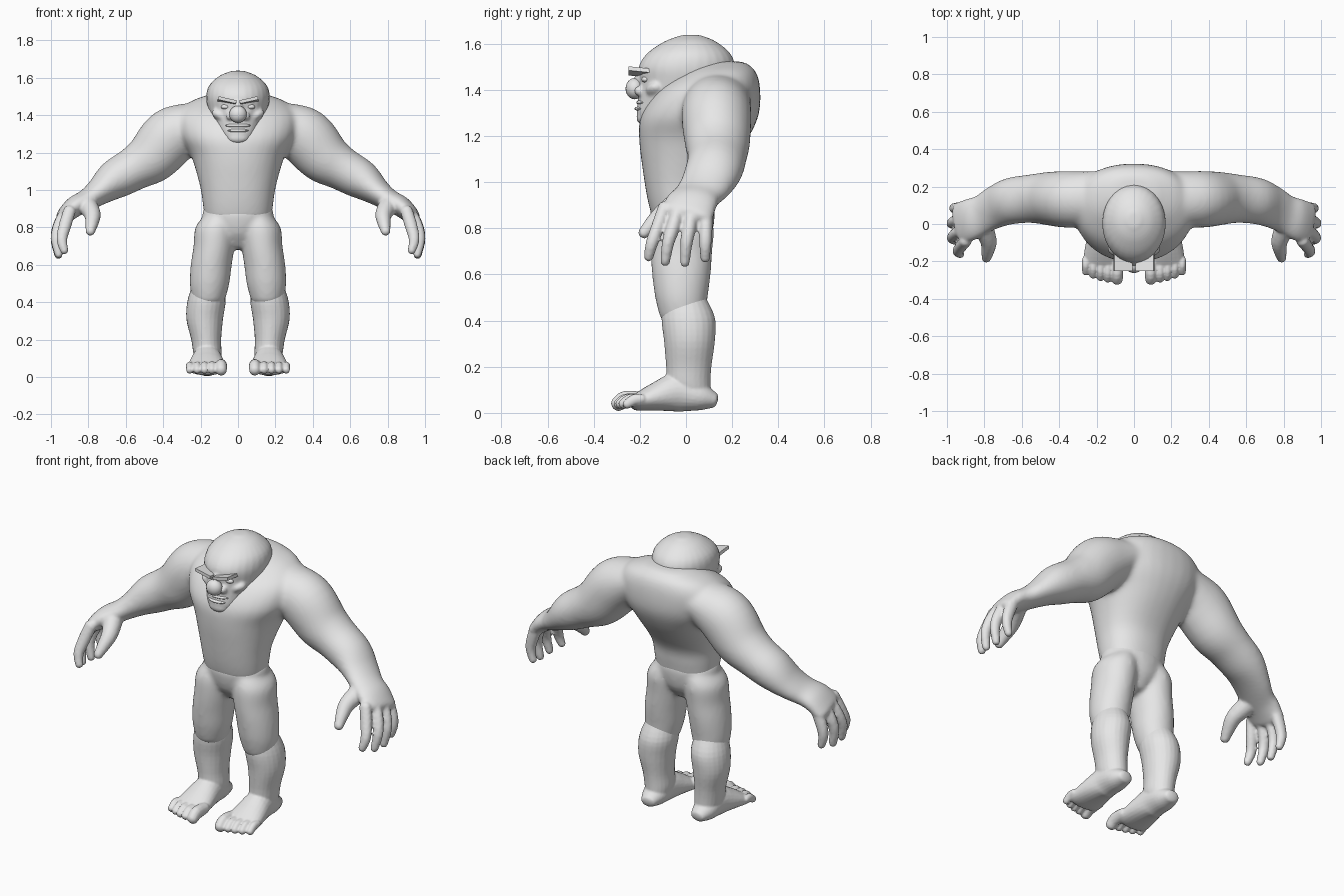
import bpy
import bmesh
import math
from mathutils import Matrix, Vector

if "Cube" in bpy.data.objects:
    bpy.data.objects.remove(bpy.data.objects["Cube"], do_unlink=True)

grey = bpy.data.materials.new("plain_grey")
grey.use_nodes = True
grey.diffuse_color = (0.8, 0.8, 0.8, 1)
grey.node_tree.nodes["Principled BSDF"].inputs["Base Color"].default_value = grey.diffuse_color

X, Y, Z = Vector((1, 0, 0)), Vector((0, 1, 0)), Vector((0, 0, 1))


def select(objs):
    bpy.ops.object.select_all(action="DESELECT")
    for obj in objs:
        obj.select_set(True)
    bpy.context.view_layer.objects.active = objs[0]


def finish(name, bm, angle=50):
    """Turn a bmesh into a smooth shaded grey object."""
    bmesh.ops.recalc_face_normals(bm, faces=bm.faces)
    mesh = bpy.data.meshes.new(name)
    bm.to_mesh(mesh)
    bm.free()
    mesh.materials.append(grey)
    obj = bpy.data.objects.new(name, mesh)
    bpy.context.collection.objects.link(obj)
    select([obj])
    bpy.ops.object.shade_smooth_by_angle(angle=math.radians(angle))
    return obj


def fuse(name, objs, voxel, passes):
    """Melt overlapping parts into one continuous skin."""
    select(objs)
    bpy.ops.object.join()
    obj = objs[0]
    obj.name = name
    remesh = obj.modifiers.new("skin", "REMESH")
    remesh.mode = "VOXEL"
    remesh.voxel_size = voxel
    remesh.use_smooth_shade = True
    soften = obj.modifiers.new("soften", "SMOOTH")
    soften.factor = 0.5
    soften.iterations = passes
    for modifier in ("skin", "soften"):
        bpy.ops.object.modifier_apply(modifier=modifier)
    return obj


def spline(rows, steps):
    """Smooth curve through rows of (x, y, z, width, depth)."""
    pts = [rows[0], *rows, rows[-1]]
    out = []
    for a, b, c, d in zip(pts, pts[1:], pts[2:], pts[3:]):
        for k in range(steps):
            t = k / steps
            out.append([q + t / 2 * (r - p + t * (2 * p - 5 * q + 4 * r - s + t * (3 * (q - r) + s - p)))
                        for p, q, r, s in zip(a, b, c, d)])
    return out + [list(rows[-1])]


def tube(name, rows, across=None, sign=1, dome=0.5, steps=4, sides=24, power=1.0):
    """Loft ellipses along a path; horizontal rings unless a width axis is given."""
    path = spline(rows, steps)
    frames = []
    for i, row in enumerate(path):
        ahead, behind = path[min(i + 1, len(path) - 1)], path[max(i - 1, 0)]
        tangent = (Vector(ahead[:3]) - Vector(behind[:3])).normalized()
        u, v = X, Y
        if across:
            u = (across - tangent * across.dot(tangent)).normalized()
            v = tangent.cross(u)
        else:
            tangent = Z * (1 if tangent.z > 0 else -1)
        frames.append((Vector(row[:3]), u, v, tangent, row[3], row[4]))

    def cap(frame, way):
        c, u, v, t, a, b = frame
        for k in (1, 2, 3):
            h = k * math.pi / 7
            yield c + t * way * dome * min(a, b) * math.sin(h), u, v, t, a * math.cos(h), b * math.cos(h)

    frames = [*reversed(list(cap(frames[0], -1))), *frames, *cap(frames[-1], 1)]
    bm = bmesh.new()
    rings = []
    for c, u, v, t, a, b in frames:
        ring = []
        for k in range(sides):
            h = math.tau * k / sides
            cs, sn = math.cos(h), math.sin(h)
            p = c + u * a * math.copysign(abs(cs) ** power, cs) + v * b * math.copysign(abs(sn) ** power, sn)
            ring.append(bm.verts.new((p.x * sign, p.y, p.z)))
        rings.append(ring)
    for low, high in zip(rings, rings[1:]):
        for k in range(sides):
            n = (k + 1) % sides
            bm.faces.new((low[k], low[n], high[n], high[k]))
    bm.faces.new(rings[0])
    bm.faces.new(rings[-1])
    return finish(name, bm)


def ball(name, place, size, tilt=0):
    bm = bmesh.new()
    bmesh.ops.create_uvsphere(bm, u_segments=20, v_segments=12, radius=1)
    bm.transform(Matrix.Translation(place) @ Matrix.Rotation(tilt, 4, "Y") @ Matrix.Diagonal((*size, 1)))
    return finish(name, bm)


# Torso with hunched back, and hips
body = [tube("torso", [(0, -.015, .85, .178, .133), (0, -.018, .92, .188, .148), (0, -.015, 1.02, .203, .168),
                       (0, .03, 1.18, .25, .233), (0, .06, 1.29, .31, .255), (0, .1, 1.4, .32, .222),
                       (0, .145, 1.475, .25, .16), (0, .165, 1.515, .14, .1)],
             power=.9, sides=32, dome=.1)]
lower = [tube("hips", [(0, -.01, .7, .06, .075), (0, -.012, .77, .15, .122), (0, -.015, .86, .19, .14),
                       (0, -.015, .9, .183, .133)], sides=32, dome=.3)]

# Head with jaw
face = [tube("head", [(0, -.165, 1.262, .06, .04), (0, -.132, 1.3, .092, .082), (0, -.06, 1.36, .13, .148),
                      (0, -.01, 1.43, .159, .193), (0, .003, 1.5, .17, .208), (0, .012, 1.56, .154, .178),
                      (0, .018, 1.61, .1, .11), (0, .022, 1.634, .042, .048)], sides=28, dome=.1),
        ball("nose_bridge", (0, -.195, 1.445), (.03, .03, .04)),
        ball("chin", (0, -.178, 1.279), (.06, .037, .033))]
ball("nose", (0, -.222, 1.405), (.047, .04, .046))
ball("upper_lip", (0, -.18, 1.345), (.07, .035, .014))
ball("lower_lip", (0, -.183, 1.318), (.06, .04, .013))

fingers = []
for side, s in (("left", 1), ("right", -1)):
    # Face details
    face += [ball(side + "_nostril", (s * .04, -.2, 1.395), (.025, .025, .022)),
             ball(side + "_cheek", (s * .085, -.13, 1.395), (.06, .045, .03), s * -.45)]
    ball(side + "_eye", (s * .065, -.175, 1.445), (.027, .018, .014))
    brow = bmesh.new()
    bmesh.ops.create_cube(brow, size=1)
    brow.transform(Matrix.Translation((s * .058, -.2, 1.472)) @ Matrix.Rotation(s * -.22, 4, "Y")
                   @ Matrix.Diagonal((.1, .1, .018, 1)))
    for v in brow.verts:
        if v.co.y < -.2:
            v.co.z += .01
    finish(side + "_brow", brow, 30)

    # Arm running into a broad palm
    body.append(tube(side + "_arm", [
        (.07, .165, 1.385, .13, .11), (.18, .15, 1.37, .135, .105), (.28, .135, 1.33, .148, .138),
        (.365, .132, 1.28, .152, .155), (.458, .136, 1.178, .143, .143), (.555, .135, 1.115, .13, .118),
        (.66, .122, 1.055, .125, .106), (.745, .088, .99, .115, .074), (.81, .052, .945, .107, .059),
        (.875, .024, .91, .115, .056), (.935, .0, .855, .12, .043)], Y, s))
    # Fingers fan out from the knuckles and hang down
    for name, y, lean, tip, out in (("index", -.092, -.07, .675, -.03), ("middle", -.03, -.06, .655, 0),
                                    ("ring", .03, -.035, .65, .002), ("little", .088, -.005, .67, -.012)):
        fingers.append(tube(f"{side}_{name}_finger", [
            (.915 + out / 2, y, .89, .03, .034), (.955 + out, y + lean * .4, .81, .03, .034),
            (.972 + out, y + lean * .8, .735, .027, .029), (.958 + out, y + lean, tip, .021, .022)],
            Y, s, .9, 3, 12))
    fingers.append(tube(side + "_thumb", [(.81, -.01, .925, .055, .055), (.778, -.09, .87, .045, .045),
                                          (.782, -.145, .82, .035, .035), (.79, -.185, .777, .025, .025)],
                        X, s, .8, 3, 14))

    # Thigh overlapping the calf at the knee
    lower.append(tube(side + "_thigh", [
        (.1, -.012, .87, .075, .11), (.118, -.015, .8, .11, .136), (.128, -.02, .7, .11, .134),
        (.143, -.02, .6, .11, .127), (.152, -.02, .5, .106, .114), (.157, -.014, .42, .09, .1)], None, s))
    # Lower leg, foot and toes
    foot = [tube(side + "_calf", [
        (.16, -.004, .5, .08, .09), (.168, .01, .41, .102, .116), (.178, .015, .31, .098, .11),
        (.17, .012, .2, .08, .098), (.163, .012, .12, .075, .094), (.163, .035, .06, .06, .075)], None, s),
        tube(side + "_foot", [
            (.162, .12, .055, .045, .035), (.165, .06, .07, .068, .062), (.165, -.03, .09, .077, .086),
            (.167, -.12, .072, .094, .065), (.168, -.2, .05, .104, .042), (.168, -.225, .047, .1, .034)], X, s)]
    for i in range(5):
        r = .032 if i == 0 else .0225 - i * .0005
        x = .09 if i == 0 else .1 + i * .0395
        tip = -.297 + i * i * .0025
        foot.append(tube(f"{side}_toe_{i + 1}", [(x, -.19, .06, r, r), (x, tip + .035, .058, r, r * 1.2),
                                                 (x, tip, .037, r * .95, r)], X, s, .85, 3, 12))
    fuse(side + "_lower_leg", foot, .0065, 1)

# Blend the shoulders first, then add the fingers with less softening
trunk = fuse("trunk", body, .012, 12)
fuse("upper_body", [trunk, *fingers], .009, 2)
fuse("hips_and_thighs", lower, .012, 8)
fuse("head", face, .008, 3)
